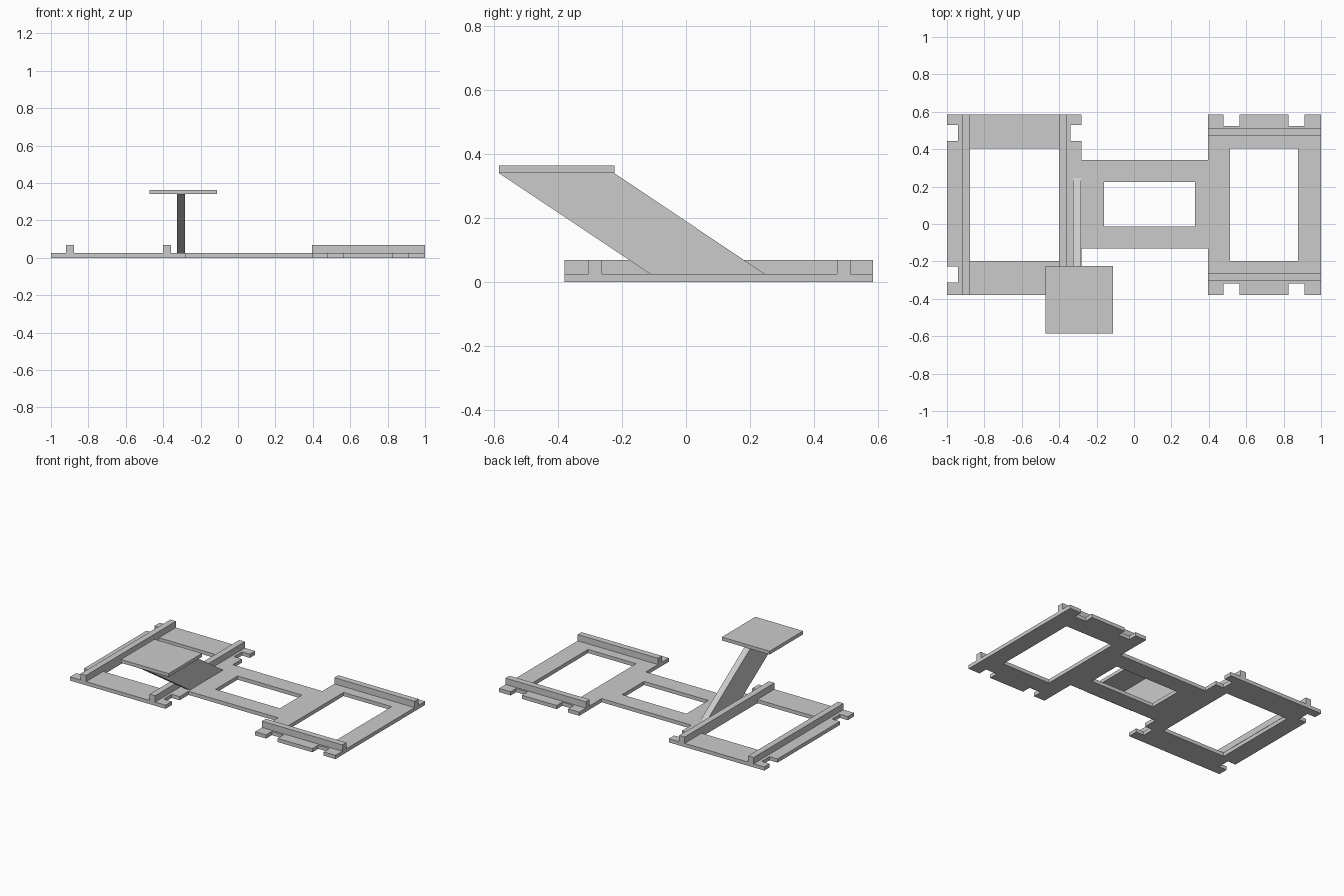
import bpy, bmesh

old = bpy.data.objects.get("Cube")
if old:
    bpy.data.objects.remove(old, do_unlink=True)

grey = bpy.data.materials.new("plain_grey")
grey.use_nodes = True
GREY = (0.6, 0.6, 0.6, 1)
grey.diffuse_color = GREY
grey.node_tree.nodes["Principled BSDF"].inputs["Base Color"].default_value = GREY

FRONT, BACK = -0.38, 0.585      # depth of both frames
THICK, RAIL_TOP = 0.025, 0.068  # plate and rail heights


def finish(name, bm):
    bmesh.ops.recalc_face_normals(bm, faces=bm.faces)
    mesh = bpy.data.meshes.new(name)
    bm.to_mesh(mesh)
    bm.free()
    mesh.materials.append(grey)
    obj = bpy.data.objects.new(name, mesh)
    bpy.context.collection.objects.link(obj)
    return obj


def extrude(bm, offset):
    res = bmesh.ops.extrude_face_region(bm, geom=bm.faces[:])
    verts = [g for g in res["geom"] if isinstance(g, bmesh.types.BMVert)]
    bmesh.ops.translate(bm, verts=verts, vec=offset)


def prism(name, outline, offset):
    bm = bmesh.new()
    bm.faces.new([bm.verts.new(p) for p in outline])
    extrude(bm, offset)
    return finish(name, bm)


def box(name, x0, x1, y0, y1, z0, z1):
    return prism(name, [(x0, y0, z0), (x1, y0, z0), (x1, y1, z0), (x0, y1, z0)],
                 (0, 0, z1 - z0))


def plate(name, solids, holes, height):
    """Extruded sheet: union of the solid rectangles less the hole rectangles."""
    rects = solids + holes
    xs = sorted({v for r in rects for v in r[:2]})
    ys = sorted({v for r in rects for v in r[2:]})

    def inside(r, x, y):
        return r[0] < x < r[1] and r[2] < y < r[3]

    bm = bmesh.new()
    for x0, x1 in zip(xs, xs[1:]):
        for y0, y1 in zip(ys, ys[1:]):
            cx, cy = (x0 + x1) / 2, (y0 + y1) / 2
            if (any(inside(r, cx, cy) for r in solids)
                    and not any(inside(r, cx, cy) for r in holes)):
                bm.faces.new([bm.verts.new((x, y, 0)) for x, y in
                              ((x0, y0), (x1, y0), (x1, y1), (x0, y1))])
    bmesh.ops.remove_doubles(bm, verts=bm.verts, dist=0.0001)
    extrude(bm, (0, 0, height))
    return finish(name, bm)


# Base sheet: two frames joined by a bridge, each with a window
solids = [(-1, -0.28, FRONT, BACK), (0.395, 1, FRONT, BACK), (-0.28, 0.395, -0.132, 0.343)]
holes = [(-0.88, -0.40, -0.197, 0.403), (0.513, 0.876, -0.197, 0.403),
         (-0.16, 0.325, -0.013, 0.224)]
# Edge notches: side edges of the right frame, front and back edges of the left one
for x0, x1 in ((-1, -0.94), (-0.34, -0.28)):
    for y0, y1 in ((-0.313, -0.228), (0.443, 0.528)):
        holes.append((x0, x1, y0, y1))
for x0, x1 in ((0.478, 0.565), (0.827, 0.912)):
    for y0, y1 in ((FRONT, -0.318), (0.525, BACK)):
        holes.append((x0, x1, y0, y1))
plate("base_plate", solids, holes, THICK)

# Rails
for side, x in (("outer", -0.92), ("inner", -0.40)):
    box(side + "_long_rail", x, x + 0.042, FRONT, BACK, THICK, RAIL_TOP)
for side, y in (("front", -0.305), ("back", 0.472)):
    box(side + "_cross_rail", 0.395, 1, y, y + 0.042, THICK, RAIL_TOP)

# Slanted strut and the square platform it carries
prism("slanted_strut", [(-0.326, -0.113, THICK), (-0.326, 0.245, THICK),
                        (-0.326, -0.225, 0.34), (-0.326, -0.585, 0.34)], (0.043, 0, 0))
box("platform", -0.473, -0.113, -0.585, -0.224, 0.34, 0.363)
